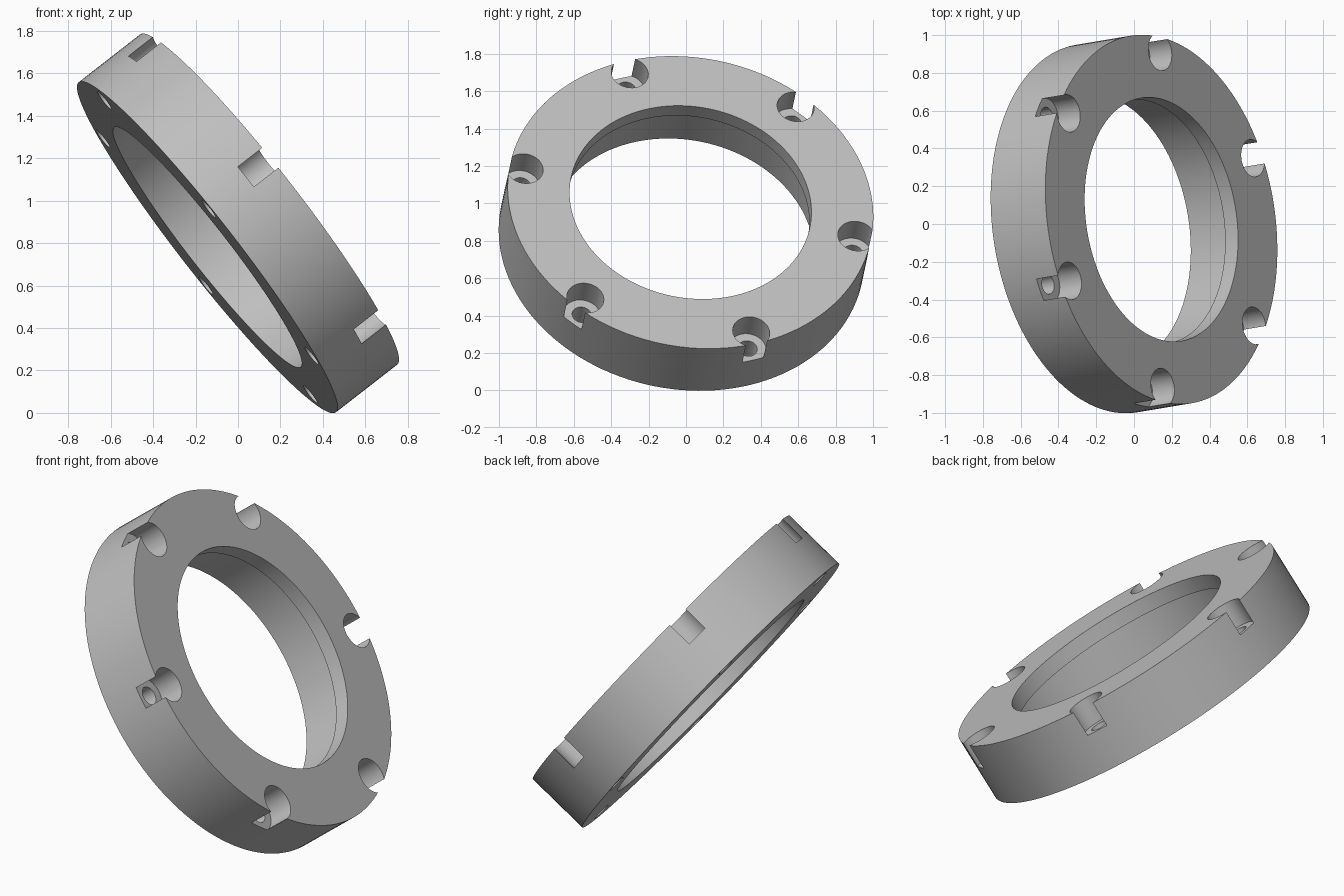
import bpy
import bmesh
import math
from mathutils import Matrix, Vector

cube = bpy.data.objects.get("Cube")
if cube:
    bpy.data.objects.remove(cube, do_unlink=True)

# Main dimensions
OUTER, BORE, RECESS = 0.986, 0.652, 0.715
HALF = 0.185            # half thickness
LIP = 0.087             # depth of the narrow bore lip
PITCH = 0.905           # bolt circle radius
HEAD_R, HEAD_DEPTH, BOLT_R = 0.10, 0.147, 0.052


def lathe(bm, profile, steps, offset=Vector()):
    """Revolve a closed (radius, height) profile around z."""
    rings = []
    for i in range(steps):
        a = math.tau * i / steps
        rings.append([bm.verts.new(offset + Vector((r * math.cos(a), r * math.sin(a), z)))
                      for r, z in profile])
    n = len(profile)
    for i in range(steps):
        p, q = rings[i], rings[(i + 1) % steps]
        for j in range(n):
            k = (j + 1) % n
            if profile[j][0] == 0 and profile[k][0] == 0:
                continue
            bm.faces.new((p[j], q[j], q[k], p[k]))


def finish(bm, name):
    bmesh.ops.remove_doubles(bm, verts=bm.verts, dist=1e-5)
    bmesh.ops.dissolve_degenerate(bm, edges=bm.edges, dist=1e-5)
    bmesh.ops.recalc_face_normals(bm, faces=bm.faces)
    mesh = bpy.data.meshes.new(name)
    bm.to_mesh(mesh)
    bm.free()
    obj = bpy.data.objects.new(name, mesh)
    bpy.context.collection.objects.link(obj)
    return obj


# Flange ring with a stepped bore
bm = bmesh.new()
lathe(bm, [(OUTER, -HALF), (OUTER, HALF), (BORE, HALF), (BORE, HALF - LIP),
           (RECESS, HALF - LIP), (RECESS, -HALF)], 128)
ring = finish(bm, "flange_ring")

# Counterbored bolt holes that break through the rim
bm = bmesh.new()
floor = HALF - HEAD_DEPTH
for i in range(6):
    a = math.tau * i / 6
    lathe(bm, [(0, -HALF - 0.1), (BOLT_R, -HALF - 0.1), (BOLT_R, floor),
               (HEAD_R, floor), (HEAD_R, HALF + 0.1), (0, HALF + 0.1)], 40,
          Vector((PITCH * math.cos(a), PITCH * math.sin(a), 0)))
cutter = finish(bm, "bolt_hole_cutter")
cutter.hide_render = True

cut = ring.modifiers.new("bolt_holes", "BOOLEAN")
cut.operation = "DIFFERENCE"
cut.solver = "EXACT"
cut.object = cutter
bpy.context.view_layer.objects.active = ring
ring.select_set(True)
bpy.ops.object.modifier_apply(modifier=cut.name)
bpy.data.objects.remove(cutter, do_unlink=True)

# Plain grey metal
grey = bpy.data.materials.new("grey_metal")
grey.use_nodes = True
colour = (0.52, 0.52, 0.52, 1)
grey.diffuse_color = colour
grey.node_tree.nodes["Principled BSDF"].inputs["Base Color"].default_value = colour
ring.data.materials.clear()
ring.data.materials.append(grey)

# Tilt the ring: z axis along the bore, x axis through the first bolt hole
axis = Vector((0.782, 0.13, 0.609)).normalized()
first = Vector((-0.007, 0.883, -0.18))
first = (first - axis * first.dot(axis)).normalized()
side = axis.cross(first)
tilt = Matrix((first, side, axis)).transposed().to_4x4()
ring.data.transform(Matrix.Translation((0, 0, 0.893)) @ tilt)

bpy.ops.object.select_all(action="DESELECT")
ring.select_set(True)
bpy.context.view_layer.objects.active = ring
bpy.ops.object.shade_smooth_by_angle(angle=math.radians(30))
